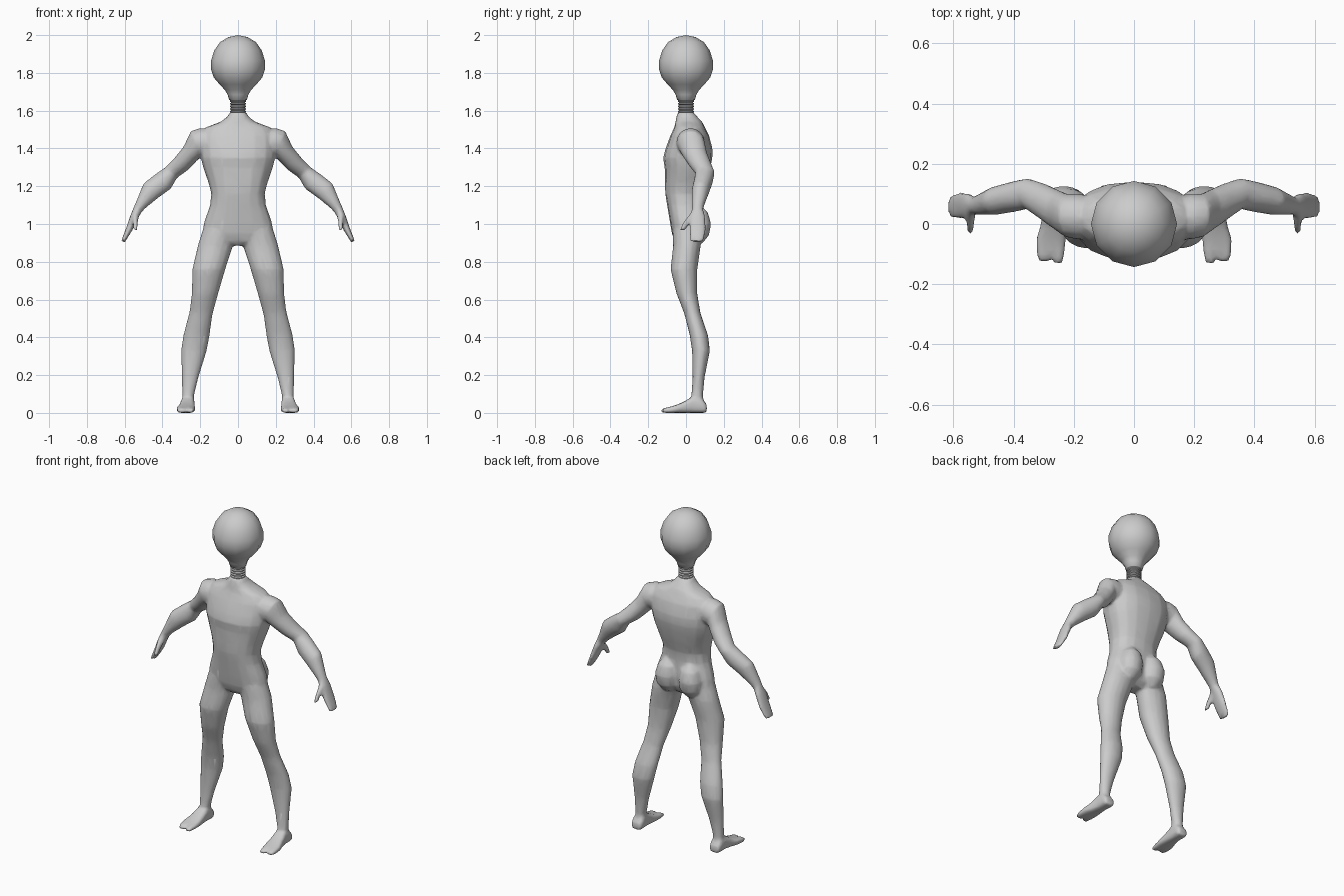
import bpy, bmesh, math
from mathutils import Vector

N = 16


def loft(bm, rings, power=1.0):
    """Skin closed rings given as (centre, half axis u, half axis v)."""
    def p(t):
        return math.copysign(abs(t) ** power, t) if abs(t) > 1e-6 else 0.0
    loops = []
    for c, u, v in rings:
        loops.append([bm.verts.new(c + u * p(math.cos(2 * math.pi * i / N))
                                   + v * p(math.sin(2 * math.pi * i / N))) for i in range(N)])
    for a, b in zip(loops, loops[1:]):
        for i in range(N):
            j = (i + 1) % N
            bm.faces.new((a[i], a[j], b[j], b[i]))
    bm.faces.new(loops[0])
    bm.faces.new(loops[-1])


def limb(bm, rows, s=1, power=1.0):
    """Rows: outer x, z, inner x, z, front y, back y."""
    rings = []
    for xo, zo, xi, zi, yf, yb in rows:
        o, i = Vector((s * xo, 0, zo)), Vector((s * xi, 0, zi))
        rings.append(((o + i) / 2 + Vector((0, (yf + yb) / 2, 0)), (o - i) / 2,
                      Vector((0, (yb - yf) / 2, 0))))
    loft(bm, rings, power)


def foot_part(bm, rows, s):
    """Rows: y, centre x, half width, bottom z, top z."""
    loft(bm, [(Vector((s * x, y, (z0 + z1) / 2)), Vector((w, 0, 0)),
               Vector((0, 0, (z1 - z0) / 2))) for y, x, w, z0, z1 in rows], 0.65)


def lathe(name, profile, sides, angle):
    bm = bmesh.new()
    vs = [bm.verts.new((r, 0, z)) for r, z in profile]
    es = [bm.edges.new(e) for e in zip(vs, vs[1:])]
    bmesh.ops.spin(bm, geom=vs + es, axis=(0, 0, 1), cent=(0, 0, 0),
                   steps=sides, angle=2 * math.pi, use_merge=True)
    bmesh.ops.remove_doubles(bm, verts=bm.verts, dist=1e-4)
    return finish(name, bm, angle)


def finish(name, bm, angle=None):
    bmesh.ops.recalc_face_normals(bm, faces=bm.faces)
    me = bpy.data.meshes.new(name)
    bm.to_mesh(me)
    bm.free()
    ob = bpy.data.objects.new(name, me)
    bpy.context.collection.objects.link(ob)
    if angle:
        bpy.ops.object.select_all(action='DESELECT')
        ob.select_set(True)
        bpy.context.view_layer.objects.active = ob
        bpy.ops.object.shade_smooth_by_angle(angle=math.radians(angle))
    return ob


# Bulb head and threaded neck
lathe("bulb_head", [(0, 2.0), (.05, 1.99), (.095, 1.963), (.125, 1.92), (.143, 1.865), (.143, 1.82),
                    (.128, 1.775), (.098, 1.74), (.07, 1.71), (.055, 1.685), (.047, 1.657),
                    (.036, 1.652), (0, 1.652)], 12, 60)
screw = [(0, 1.665)]
for k in range(5):
    z = 1.657 - k * .014
    screw += [(.036, z), (.043, z - .004), (.043, z - .009), (.036, z - .013)]
lathe("threaded_neck", screw + [(.036, 1.575), (0, 1.575)], 16, 30)

# Torso: half width, z, front y, back y
bm = bmesh.new()
torso = [(.044, 1.592, -.044, .04), (.055, 1.57, -.05, .058), (.09, 1.542, -.055, .085),
         (.17, 1.512, -.062, .10), (.20, 1.47, -.082, .122), (.20, 1.40, -.108, .14),
         (.197, 1.35, -.121, .14), (.185, 1.30, -.113, .13), (.157, 1.22, -.112, .11),
         (.142, 1.16, -.11, .09), (.148, 1.1, -.10, .085), (.18, 1.01, -.085, .09),
         (.19, .95, -.075, .085), (.12, .91, -.06, .07), (.04, .885, -.04, .04)]
limb(bm, [(w, z, -w, z, f, b) for w, z, f, b in torso], 1, .85)

arm = [(.14, 1.50, .12, 1.36, -.045, .09), (.20, 1.508, .16, 1.355, -.052, .10),
       (.25, 1.492, .195, 1.355, -.045, .10), (.288, 1.41, .217, 1.335, -.022, .112),
       (.34, 1.345, .265, 1.285, .015, .135), (.385, 1.30, .322, 1.245, .05, .152),
       (.44, 1.262, .357, 1.185, .04, .142), (.50, 1.215, .42, 1.14, .03, .125),
       (.535, 1.13, .485, 1.088, .03, .10), (.552, 1.09, .508, 1.065, .032, .09),
       (.568, 1.05, .53, 1.03, .018, .102), (.592, .98, .56, .965, .016, .106),
       (.618, .912, .60, .902, .022, .095)]
thumb = [(.56, 1.06, .525, 1.045, .02, .065), (.555, 1.01, .53, 1.0, -.018, .025),
         (.555, .97, .533, .965, -.035, -.006)]
leg = [(.15, 1.06, .03, 1.02, -.06, .06), (.19, .96, .015, .93, -.07, .075),
       (.212, .89, .028, .88, -.068, .078), (.242, .76, .067, .76, -.082, .06),
       (.245, .63, .105, .63, -.05, .06), (.257, .535, .135, .52, -.01, .077),
       (.29, .41, .15, .41, .02, .117), (.302, .33, .165, .33, .032, .127),
       (.297, .185, .21, .185, .035, .098), (.295, .09, .233, .09, .028, .09),
       (.30, .03, .23, .03, .03, .10)]
buttock = [(.09, 1.10, .06, 1.10, .04, .08), (.13, 1.06, .02, 1.06, .02, .117),
           (.15, 1.0, .008, 1.0, 0, .133), (.145, .94, .012, .94, 0, .122),
           (.11, .895, .05, .895, .02, .085)]
foot = [(.11, .265, .03, .0, .045), (.085, .265, .037, 0, .075), (.04, .266, .036, 0, .09),
        (-.01, .27, .042, 0, .06), (-.05, .275, .05, 0, .043), (-.085, .277, .048, 0, .033)]

for s in (1, -1):
    limb(bm, arm, s)
    limb(bm, thumb, s)
    limb(bm, leg, s)
    limb(bm, buttock, s)
    foot_part(bm, foot, s)
    # Two toes per foot
    for x, w, tip in ((.252, .021, -.13), (.299, .024, -.125)):
        foot_part(bm, [(-.06, x, w, 0, .035), (-.1, x, w, 0, .03), (tip, x, w * .7, 0, .02)], s)

# Fuse the overlapping parts into a single skin
body = finish("body", bm)
rm = body.modifiers.new("fuse", 'REMESH')
rm.mode = 'VOXEL'
rm.voxel_size = .008
rm.use_smooth_shade = True
sm = body.modifiers.new("soften", 'SMOOTH')
sm.factor = .5
sm.iterations = 5
dec = body.modifiers.new("simplify", 'DECIMATE')
dec.ratio = .15
